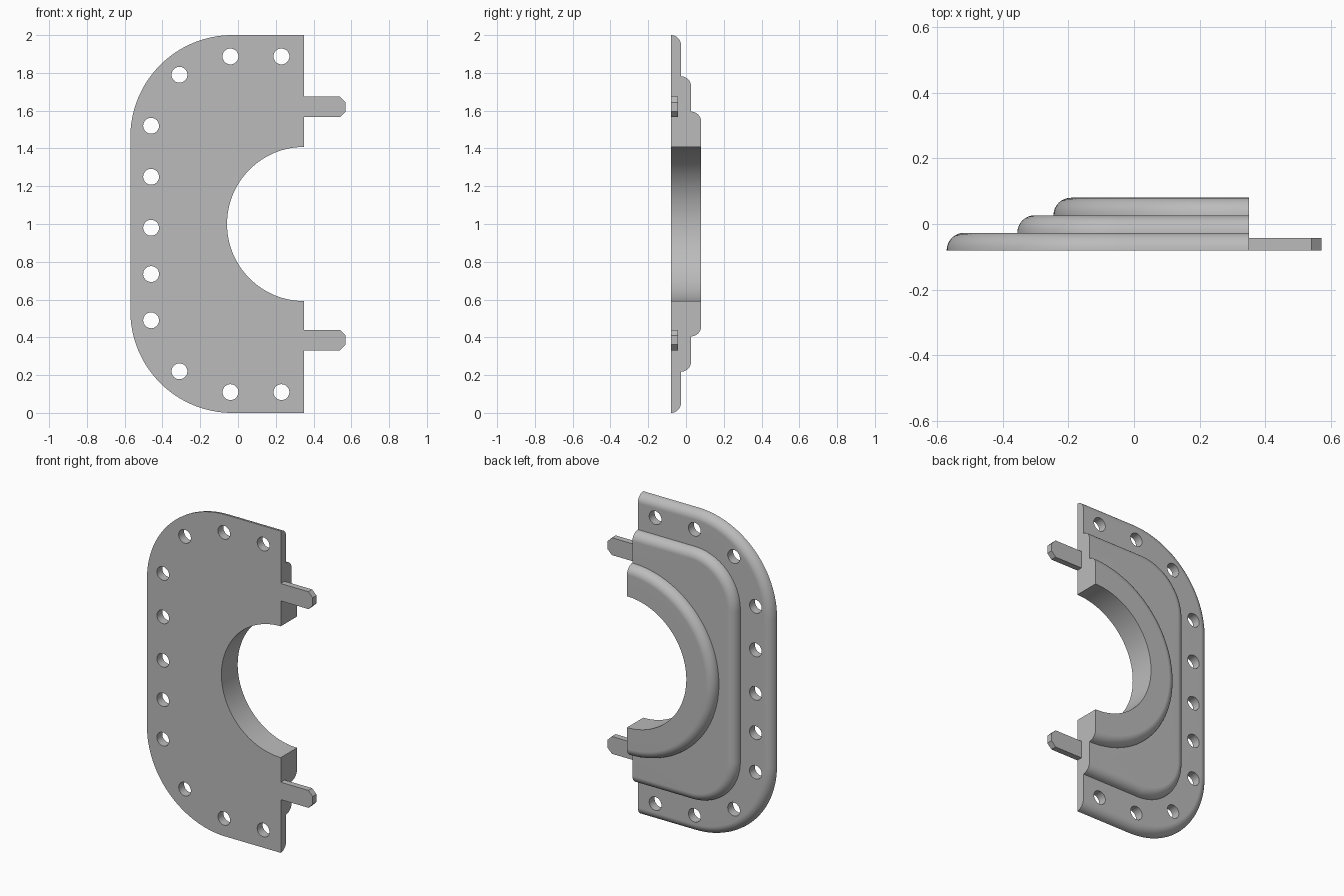
import bpy, bmesh
from math import sin, cos, pi
from mathutils import Matrix, Vector

cube = bpy.data.objects.get("Cube")
if cube:
    bpy.data.objects.remove(cube)

FRONT, STEP, EDGE, MID = -0.08, 0.0533, 0.35, 1.0
CORNER_SEGS, FILLET_SEGS = 32, 8

grey = bpy.data.materials.new("plain grey")
grey.use_nodes = True
grey.diffuse_color = (0.5, 0.5, 0.5, 1)
grey.node_tree.nodes["Principled BSDF"].inputs["Base Color"].default_value = (0.5, 0.5, 0.5, 1)


def make_object(name, bm):
    bmesh.ops.remove_doubles(bm, verts=bm.verts, dist=1e-5)
    bmesh.ops.recalc_face_normals(bm, faces=bm.faces)
    mesh = bpy.data.meshes.new(name)
    bm.to_mesh(mesh)
    bm.free()
    mesh.materials.append(grey)
    obj = bpy.data.objects.new(name, mesh)
    bpy.context.collection.objects.link(obj)
    return obj


def outline(y, left, half_height, radius, inset=0.0):
    """Open C outline from the top of the mating edge round to its bottom."""
    cx, cz, r = left + radius, half_height - radius, radius - inset
    pts = [(EDGE, y, MID + half_height - inset)]
    for side, start in ((1, pi / 2), (-1, pi)):
        for i in range(CORNER_SEGS + 1):
            a = start + pi / 2 * i / CORNER_SEGS
            pts.append((cx + r * cos(a), y, MID + side * cz + r * sin(a)))
    pts.append((EDGE, y, MID - half_height + inset))
    return pts


# Stepped plate: rounded tiers, then the bore, lofted as one closed section
tiers = [(-0.57, 1.0, 0.54), (-0.355, 0.782, 0.31), (-0.245, 0.595, 0.595)]
rows = []
for level, tier in enumerate(tiers):
    for i in range(FILLET_SEGS + 1):
        a = pi / 2 * i / FILLET_SEGS
        y = FRONT + STEP * (level + sin(a))
        rows.append(outline(y, *tier, inset=STEP * (1 - cos(a))))
bore = (EDGE - 0.408, 0.408, 0.408)
rows += [outline(FRONT + 3 * STEP, *bore), outline(FRONT, *bore)]

bm = bmesh.new()
grid = [[bm.verts.new(p) for p in row] for row in rows]
for a, b in zip(grid, grid[1:] + grid[:1]):
    for j in range(len(a) - 1):
        bm.faces.new((a[j], a[j + 1], b[j + 1], b[j]))
for end in (0, -1):
    bm.faces.new([row[end] for row in grid])
plate = make_object("stepped_plate", bm)

# Bolt holes through the outer flange
holes = [(0.23, 1.887), (-0.04, 1.887), (-0.31, 1.79), (-0.46, 1.52), (-0.46, 1.25),
         (-0.46, 0.98), (-0.46, 0.735), (-0.46, 0.49), (-0.31, 0.22), (-0.04, 0.11), (0.23, 0.11)]
bm = bmesh.new()
for x, z in holes:
    bmesh.ops.create_cone(bm, cap_ends=True, segments=32, radius1=0.042, radius2=0.042, depth=0.4,
                          matrix=Matrix.Translation((x, 0, z)) @ Matrix.Rotation(pi / 2, 4, "X"))
cutter = make_object("bolt_hole_cutter", bm)
cutter.hide_render = True

cut = plate.modifiers.new("Bolt holes", "BOOLEAN")
cut.operation, cut.solver, cut.object = "DIFFERENCE", "EXACT", cutter
bpy.ops.object.select_all(action="DESELECT")
bpy.context.view_layer.objects.active = plate
plate.select_set(True)
bpy.ops.object.modifier_apply(modifier=cut.name)
bpy.data.objects.remove(cutter)
bpy.ops.object.shade_smooth_by_angle(angle=pi / 6)
plate.modifiers.new("Flat face shading", "WEIGHTED_NORMAL").keep_sharp = True

# Two chamfered locating pins on the mating edge
for name, z in (("upper_pin", 1.62), ("lower_pin", 0.385)):
    half, tip, bevel = 0.054, 0.57, 0.03
    profile = [(EDGE, -half), (tip - bevel, -half), (tip, bevel - half),
               (tip, half - bevel), (tip - bevel, half), (EDGE, half)]
    bm = bmesh.new()
    face = bm.faces.new([bm.verts.new((x, FRONT, z + dz)) for x, dz in profile])
    back = bmesh.ops.extrude_face_region(bm, geom=[face], use_keep_orig=True)["geom"]
    bmesh.ops.translate(bm, vec=Vector((0, 0.037, 0)),
                        verts=[g for g in back if isinstance(g, bmesh.types.BMVert)])
    make_object(name, bm)
